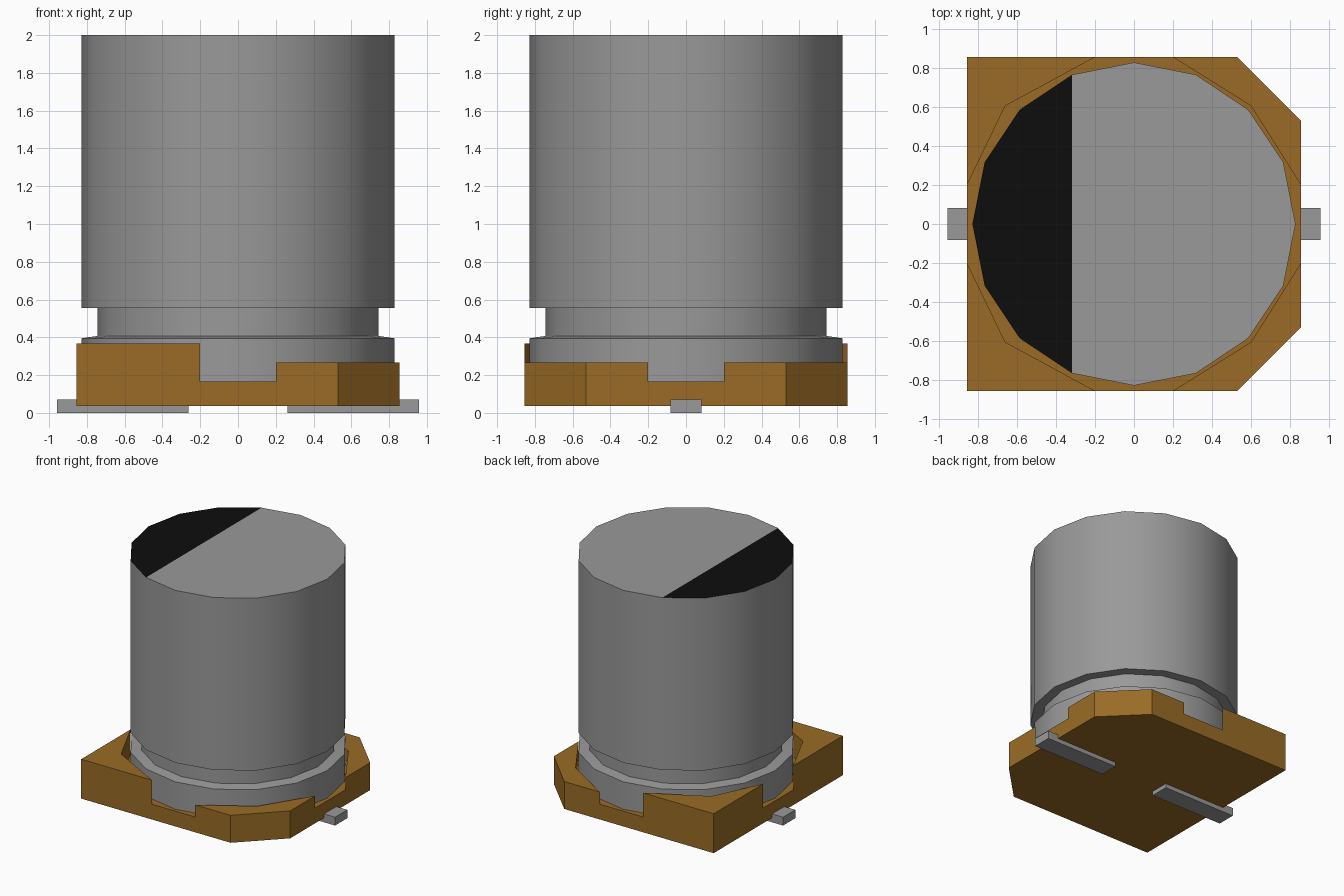
import bpy, bmesh, math

cube = bpy.data.objects.get("Cube")
if cube:
    bpy.data.objects.remove(cube, do_unlink=True)


def material(name, rgb):
    m = bpy.data.materials.new(name)
    m.use_nodes = True
    m.diffuse_color = (*rgb, 1)
    m.node_tree.nodes["Principled BSDF"].inputs["Base Color"].default_value = (*rgb, 1)
    return m


GREY = material("aluminium grey", (0.32, 0.32, 0.32))
BROWN = material("base brown", (0.32, 0.148, 0.019))
BLACK = material("marking black", (0.004, 0.004, 0.004))


def make_object(name, bm, *mats):
    bmesh.ops.recalc_face_normals(bm, faces=bm.faces)
    mesh = bpy.data.meshes.new(name)
    bm.to_mesh(mesh)
    bm.free()
    for m in mats:
        mesh.materials.append(m)
    ob = bpy.data.objects.new(name, mesh)
    bpy.context.collection.objects.link(ob)
    return ob


def prism(name, outline, z0, z1, mat):
    """Extrude a flat outline from z0 up to z1."""
    bm = bmesh.new()
    face = bm.faces.new([bm.verts.new((x, y, z0)) for x, y in outline])
    top = bmesh.ops.extrude_face_region(bm, geom=[face])["geom"]
    for v in top:
        if isinstance(v, bmesh.types.BMVert):
            v.co.z = z1
    return make_object(name, bm, mat)


def rect(x0, x1, y0, y1):
    return [(x0, y0), (x1, y0), (x1, y1), (x0, y1)]


def mirror_y(half):
    """Complete an outline running from +x to -x on the back side."""
    return half + [(x, -y) for x, y in reversed(half)]


def cut(ob, cutter):
    cutter.hide_render = True
    mod = ob.modifiers.new("cut", 'BOOLEAN')
    mod.operation = 'DIFFERENCE'
    mod.solver = 'EXACT'
    mod.object = cutter
    bpy.ops.object.select_all(action='DESELECT')
    bpy.context.view_layer.objects.active = ob
    ob.select_set(True)
    bpy.ops.object.modifier_apply(modifier=mod.name)
    bpy.data.objects.remove(cutter, do_unlink=True)


# Base: square block with two chamfered corners
E = 0.855
base = prism("base", mirror_y([(E, 0.53), (0.53, E), (-E, E)]), 0.037, 0.367, BROWN)
# Lower the chamfered half
cut(base, prism("low_side_cutter", rect(0, 1, -1, 1), 0.267, 0.6, BROWN))
# Can seat, open to all four sides through notches
seat = mirror_y([(1, 0.2), (E, 0.2), (0.6, 0.605), (0.2, E), (0.2, 1),
                 (-0.2, 1), (-0.2, E), (-0.66, 0.605), (-E, 0.2), (-1, 0.2)])
cut(base, prism("seat_cutter", seat, 0.165, 0.6, BROWN))

# Can: 16-sided lathe with a crimped groove
SIDES = 16
profile = [(0.828, 0.12), (0.828, 0.395), (0.745, 0.407), (0.745, 0.555),
           (0.828, 0.555), (0.828, 2.0)]
bm = bmesh.new()
rings = []
for r, z in profile:
    rings.append([bm.verts.new((r * math.cos(a), r * math.sin(a), z))
                  for a in (2 * math.pi * i / SIDES for i in range(SIDES))])
for low, high in zip(rings, rings[1:]):
    for i in range(SIDES):
        j = (i + 1) % SIDES
        bm.faces.new((low[i], low[j], high[j], high[i]))
bm.faces.new(rings[0])
# Top split into plain side and polarity marking
top = rings[-1]
bm.faces.new(top[11:] + top[:6])
bm.faces.new(top[5:12]).material_index = 1
can = make_object("can", bm, GREY, BLACK)
bpy.ops.object.select_all(action='DESELECT')
bpy.context.view_layer.objects.active = can
can.select_set(True)
bpy.ops.object.shade_smooth_by_angle(angle=math.radians(30))

# Leads
for name, x0, x1 in (("right_lead", -0.957, -0.262), ("left_lead", 0.262, 0.957)):
    prism(name, rect(x0, x1, -0.081, 0.081), 0.0, 0.07, GREY)
